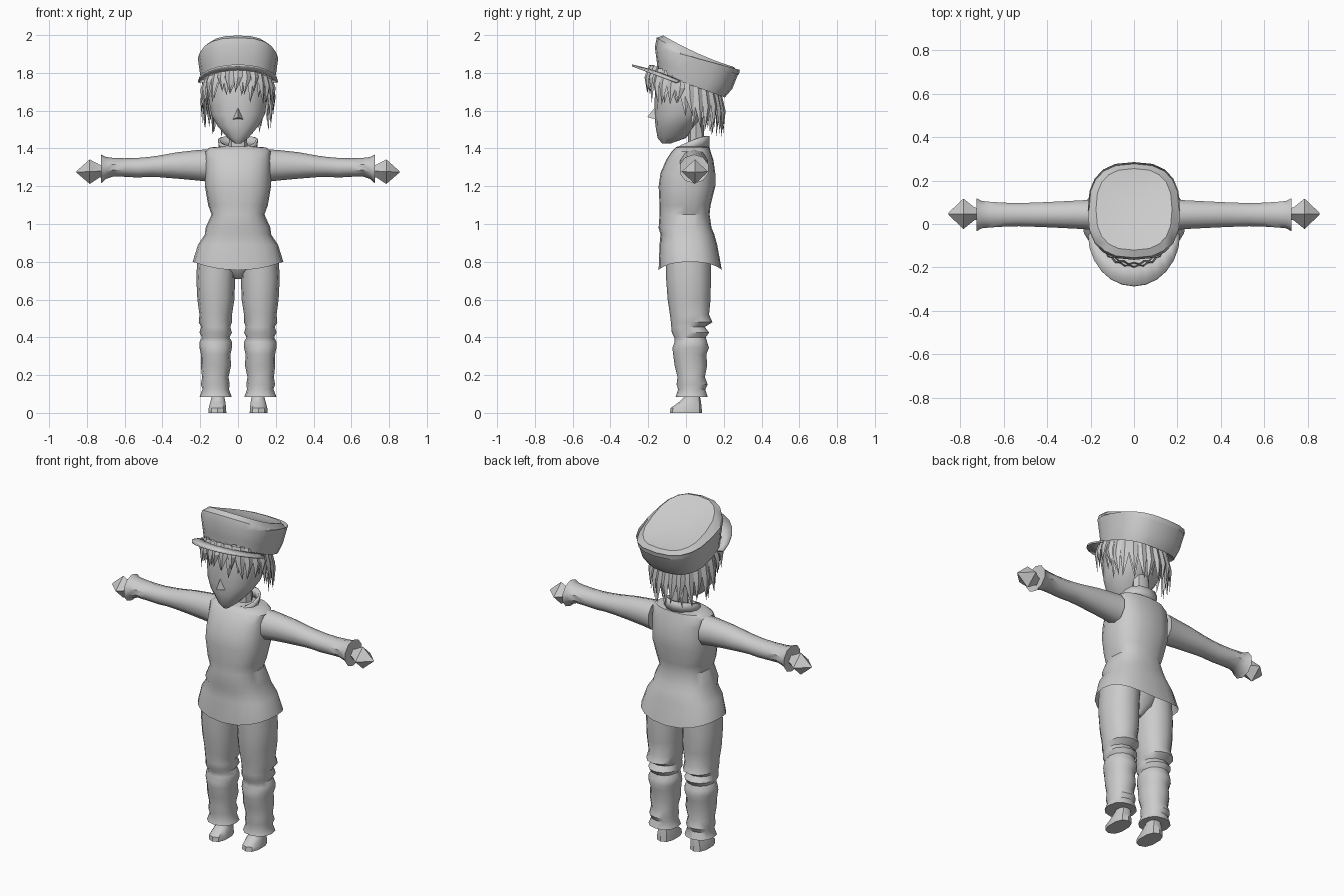
import bpy, bmesh, math, random
from mathutils import Vector

random.seed(4)


def make(name, verts, faces, mirror=False, thick=0, angle=40):
    me = bpy.data.meshes.new(name)
    me.from_pydata([tuple(v) for v in verts], [], faces)
    bm = bmesh.new()
    bm.from_mesh(me)
    bmesh.ops.recalc_face_normals(bm, faces=bm.faces)
    bm.to_mesh(me)
    bm.free()
    ob = bpy.data.objects.new(name, me)
    bpy.context.collection.objects.link(ob)
    bpy.ops.object.select_all(action='DESELECT')
    ob.select_set(True)
    bpy.context.view_layer.objects.active = ob
    if angle:
        bpy.ops.object.shade_smooth_by_angle(angle=math.radians(angle))
    if thick:
        ob.modifiers.new("Thickness", 'SOLIDIFY').thickness = thick
    if mirror:
        ob.modifiers.new("Mirror", 'MIRROR')
    return ob


def oval(n, hw, lo, hi, p=2.0, cx=0.0):
    """Superellipse points: half width hw about cx, second axis lo..hi."""
    out = []
    for i in range(n):
        a = 2 * math.pi * i / n
        s, c = math.sin(a), math.cos(a)
        u = math.copysign(abs(s) ** (2 / p), s)
        v = math.copysign(abs(c) ** (2 / p), c)
        out.append((cx + hw * u, (lo + hi) / 2 - (hi - lo) / 2 * v))
    return out


def loft(name, rings, start=True, end=True, **kw):
    n = len(rings[0])
    verts = [v for r in rings for v in r]
    faces = [(k * n + i, k * n + (i + 1) % n, (k + 1) * n + (i + 1) % n, (k + 1) * n + i)
             for k in range(len(rings) - 1) for i in range(n)]
    if start:
        faces.append(tuple(range(n)))
    if end:
        faces.append(tuple(range(len(verts) - n, len(verts))))
    return make(name, verts, faces, **kw)


def upright(n, table, p=2.0):
    """Rings from rows of (z, centre x, half width, y front, y back)."""
    return [[Vector((x, y, z)) for x, y in oval(n, hw, lo, hi, p, cx)]
            for z, cx, hw, lo, hi in table]


# Tunic with flared, scalloped hem, open underneath
rings = upright(20, [
    (.80, 0, .24, -.145, .19), (.89, 0, .212, -.14, .165), (.945, 0, .175, -.135, .15),
    (.98, 0, .172, -.145, .135), (1.05, 0, .14, -.14, .125), (1.10, 0, .158, -.14, .13),
    (1.20, 0, .175, -.145, .155), (1.27, 0, .174, -.135, .155), (1.34, 0, .175, -.105, .145),
    (1.385, 0, .177, -.075, .13), (1.405, 0, .15, -.055, .125), (1.41, 0, .09, -.045, .115)], 2.5)
for v in rings[0]:
    v.z -= .045 * (1 - min(1, abs(v.x) / .24) ** 2)
loft("tunic", rings, start=False)

# Collar, open at the front
cv, cf = [], []
for i in range(13):
    a = math.radians(12 + 336 * i / 12)
    s, c = math.sin(a), math.cos(a)
    cv += [(.10 * s, .03 - .095 * c, 1.39 - .015 * c),
           (.108 * s, .04 - .085 * c, 1.435 - .03 * c + .01 * abs(s))]
    if i:
        cf.append((2 * i - 2, 2 * i, 2 * i + 1, 2 * i - 1))
make("collar", cv, cf, thick=.012)

# Neck
loft("neck", upright(8, [(1.38, 0, .05, .01, .1), (1.62, 0, .045, .015, .09)]))

# Head
loft("head", upright(14, [
    (1.425, 0, .015, -.125, -.085), (1.455, 0, .055, -.15, .0), (1.52, 0, .112, -.162, .05),
    (1.58, 0, .145, -.166, .11), (1.66, 0, .158, -.166, .15), (1.75, 0, .165, -.16, .17),
    (1.82, 0, .15, -.14, .16)], 2.2))

# Nose
make("nose", [(-.03, -.155, 1.553), (.03, -.155, 1.553), (0, -.158, 1.625), (0, -.205, 1.566)],
     [(0, 1, 3), (1, 2, 3), (2, 0, 3), (0, 1, 2)], angle=0)


def band_z(y):
    return 1.745 - .366 * y


# Hair: two layers of bent pointed locks hanging from under the cap
hv, hf = [], []
for layer, count in ((0, 26), (1, 22)):
    for i in range(count):
        a = 2 * math.pi * (i + .5 * layer) / count
        front = math.cos(a)
        length = (.15 if front > .1 else .2) + random.uniform(-.04, .025)
        if front < -.2:
            length += .01

        def pt(da, r, drop):
            y = -.005 - .19 * r * math.cos(a + da)
            return (.178 * r * math.sin(a + da), y, band_z(-.005 - .19 * front) + .025 - drop)
        w = math.pi / count * 1.15
        g = 1.0 - .06 * layer
        b = len(hv)
        tip = random.uniform(-.1, .1)
        hv += [pt(-w, .95 * g, 0), pt(w, .95 * g, 0), pt(-w * .85, 1.08 * g, length * .5),
               pt(w * .85, 1.08 * g, length * .5), pt(0, 1.13 * g, length * .5),
               pt(tip, 1.06 * g, length + .02), pt(0, 1.0 * g, 0)]
        hf += [(b, b + 6, b + 4, b + 2), (b + 6, b + 1, b + 3, b + 4),
               (b + 2, b + 4, b + 5), (b + 4, b + 3, b + 5)]
make("hair", hv, hf, angle=30)


# Cap: tilted band, flared wall, sagging crown
def crown_z(y):
    t = (y + .12) / .4
    return 2.0 - .235 * t + .06 * t * t


def tilt(hw, lo, hi, fz, p=2.6):
    return [Vector((x, y, fz(y) if fz else 0)) for x, y in oval(20, hw, lo, hi, p)]


loft("cap", [
    tilt(.16, -.12, .17, lambda y: band_z(y) + .02),
    tilt(.188, -.15, .205, band_z),
    tilt(.2, -.155, .245, lambda y: band_z(y) + .06),
    tilt(.213, -.165, .285, lambda y: 1.893 - .27 * y),
    tilt(.207, -.155, .28, lambda y: crown_z(y) - .035),
    tilt(.175, -.12, .255, lambda y: crown_z(y) - .002),
    tilt(.1, -.05, .2, lambda y: crown_z(y) - .012),
    tilt(.03, .04, .11, lambda y: crown_z(y) - .015)], start=False)

# Cap peak
bv, bf = [], []
for i in range(13):
    t = math.radians(-90 + 15 * i)
    s, c = math.sin(t), math.cos(t)
    bv += [(.185 * s, -.03 - .115 * c, 1.76 + .05 * c), (.212 * s, -.05 - .235 * c, 1.755 + .09 * c)]
    if i:
        bf.append((2 * i - 2, 2 * i, 2 * i + 1, 2 * i - 1))
make("cap_peak", bv, bf, thick=.01)

# Sleeves: rows of (x, half depth, z low, z high)
loft("sleeve", [[Vector((x, .043 + u, z)) for u, z in oval(10, hy, lo, hi)] for x, hy, lo, hi in [
    (.165, .078, 1.225, 1.395), (.23, .07, 1.232, 1.39), (.32, .065, 1.24, 1.38),
    (.42, .06, 1.248, 1.362), (.47, .058, 1.25, 1.355), (.53, .056, 1.246, 1.35),
    (.60, .058, 1.25, 1.348), (.66, .062, 1.252, 1.35), (.70, .066, 1.238, 1.355),
    (.725, .08, 1.215, 1.368), (.722, .05, 1.24, 1.33)]], mirror=True)

# Hands: simple faceted mitts
loft("hand", [[Vector((x, .047 + u, z)) for u, z in oval(4, hy, lo, hi)] for x, hy, lo, hi in [
    (.70, .02, 1.255, 1.305), (.735, .03, 1.245, 1.315), (.785, .07, 1.212, 1.342),
    (.855, .004, 1.272, 1.28)]], mirror=True, angle=25)

# Trouser legs with folds at knee and ankle
loft("trouser_leg", upright(12, [
    (.085, .118, .06, -.03, .085), (.085, .118, .085, -.055, .115), (.125, .118, .07, -.042, .102),
    (.15, .12, .076, -.05, .115), (.19, .12, .07, -.045, .1), (.25, .117, .08, -.06, .112),
    (.31, .118, .078, -.068, .108), (.345, .118, .086, -.072, .122), (.375, .118, .086, -.06, .112),
    (.40, .118, .073, -.062, .105), (.425, .118, .086, -.075, .122), (.455, .118, .077, -.078, .1),
    (.48, .12, .088, -.08, .14), (.52, .118, .086, -.085, .122), (.60, .117, .098, -.097, .13),
    (.72, .118, .103, -.106, .132), (.84, .11, .103, -.108, .132)], 2.2), mirror=True)

# Seat of the trousers
loft("trouser_seat", upright(12, [
    (.71, 0, .02, -.03, .05), (.76, 0, .08, -.09, .11), (.86, 0, .18, -.11, .13)]))

# Shoes
loft("shoe", upright(10, [
    (0, .109, .049, -.085, .085), (.025, .109, .048, -.082, .083), (.055, .107, .042, -.04, .08),
    (.08, .106, .036, -.012, .075), (.13, .106, .034, -.005, .07)], 2.5), mirror=True)
